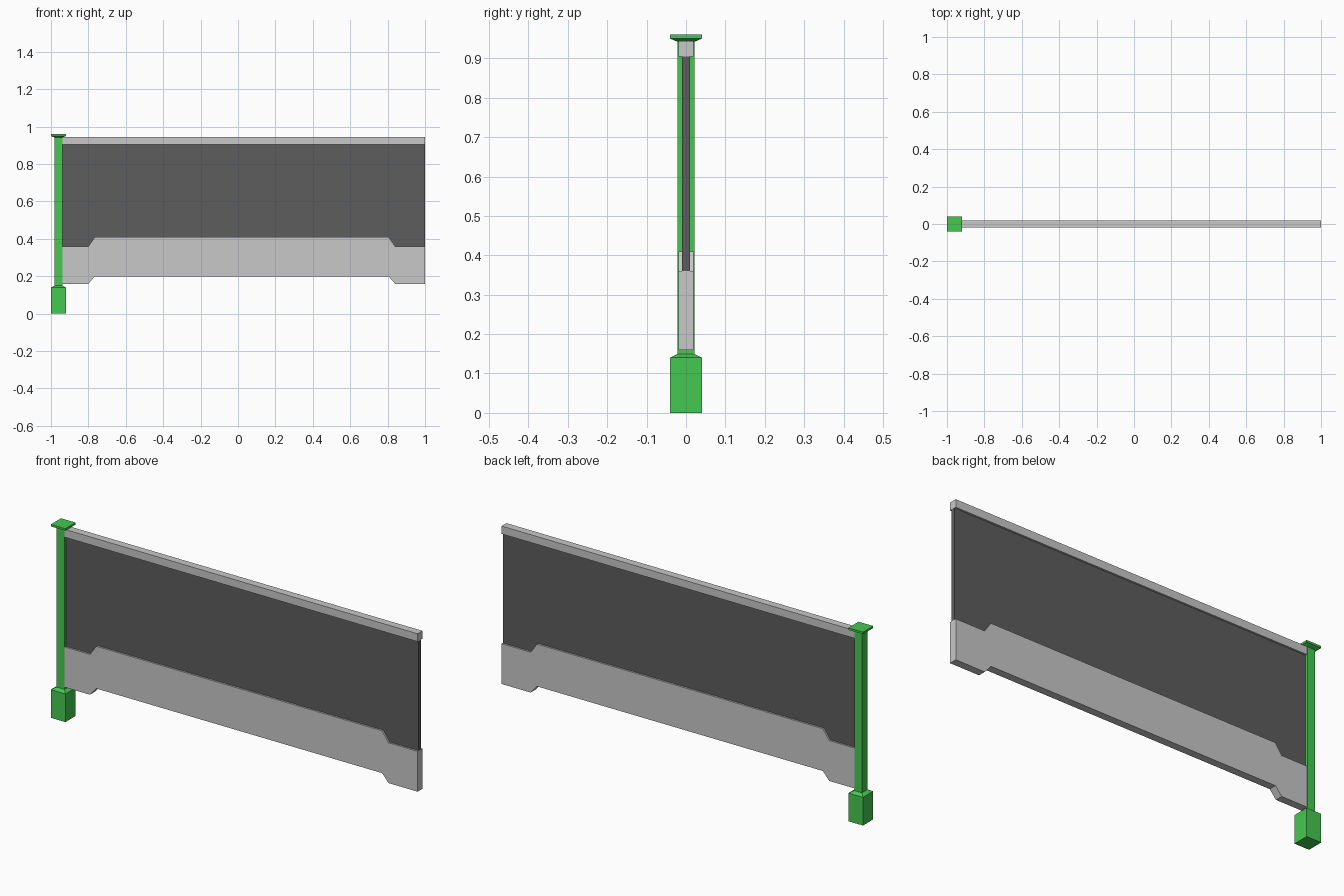
import bpy
import bmesh

cube = bpy.data.objects.get("Cube")
if cube:
    bpy.data.objects.remove(cube, do_unlink=True)


def make_material(name, rgb):
    mat = bpy.data.materials.new(name)
    mat.use_nodes = True
    mat.diffuse_color = (*rgb, 1)
    mat.node_tree.nodes["Principled BSDF"].inputs["Base Color"].default_value = (*rgb, 1)
    return mat


green = make_material("post green", (0.06, 0.58, 0.08))
light_grey = make_material("concrete light grey", (0.58, 0.58, 0.58))
dark_grey = make_material("panel dark grey", (0.11, 0.11, 0.11))


def finish(name, bm, mat):
    bmesh.ops.recalc_face_normals(bm, faces=bm.faces[:])
    mesh = bpy.data.meshes.new(name)
    bm.to_mesh(mesh)
    bm.free()
    mesh.materials.append(mat)
    obj = bpy.data.objects.new(name, mesh)
    bpy.context.collection.objects.link(obj)
    return obj


def slab(name, outline, half_depth, mat):
    """Extrude an x-z outline symmetrically along y."""
    bm = bmesh.new()
    face = bm.faces.new([bm.verts.new((x, -half_depth, z)) for x, z in outline])
    new = bmesh.ops.extrude_face_region(bm, geom=[face])["geom"]
    verts = [v for v in new if isinstance(v, bmesh.types.BMVert)]
    bmesh.ops.translate(bm, vec=(0, 2 * half_depth, 0), verts=verts)
    return finish(name, bm, mat)


def square_loft(name, x, levels, mat):
    """Stack square sections, each given as (half width, height)."""
    bm = bmesh.new()
    corners = ((-1, -1), (1, -1), (1, 1), (-1, 1))
    rings = [[bm.verts.new((x + r * cx, r * cy, z)) for cx, cy in corners]
             for r, z in levels]
    for low, high in zip(rings, rings[1:]):
        for i in range(4):
            j = (i + 1) % 4
            bm.faces.new((low[i], low[j], high[j], high[i]))
    bm.faces.new(rings[0][::-1])
    bm.faces.new(rings[-1])
    return finish(name, bm, mat)


def rectangle(x0, x1, z0, z1):
    return [(x0, z0), (x1, z0), (x1, z1), (x0, z1)]


LEFT, RIGHT, POST_X = -0.945, 1.0, -0.96
BASE, POST = 0.04, 0.021

# Post with a wide foot and a flared cap
square_loft("post", POST_X,
            [(BASE, 0), (BASE, 0.14), (POST, 0.15), (POST, 0.942),
             (BASE, 0.95), (BASE, 0.96)], green)

# Lower beam with stepped ends
step_x = [LEFT, -0.80, -0.765, 0.805, 0.84, RIGHT]
bottom = list(zip(step_x, [0.16, 0.16, 0.20, 0.20, 0.16, 0.16]))
top = list(zip(step_x, [0.36, 0.36, 0.41, 0.41, 0.36, 0.36]))
slab("lower_beam", bottom + top[::-1], 0.019, light_grey)

# Thin infill panel set into the beam and the rail
slab("infill_panel", rectangle(LEFT, RIGHT - 0.001, 0.30, 0.92), 0.01, dark_grey)

# Top rail
slab("top_rail", rectangle(LEFT, RIGHT, 0.905, 0.944), 0.019, light_grey)
